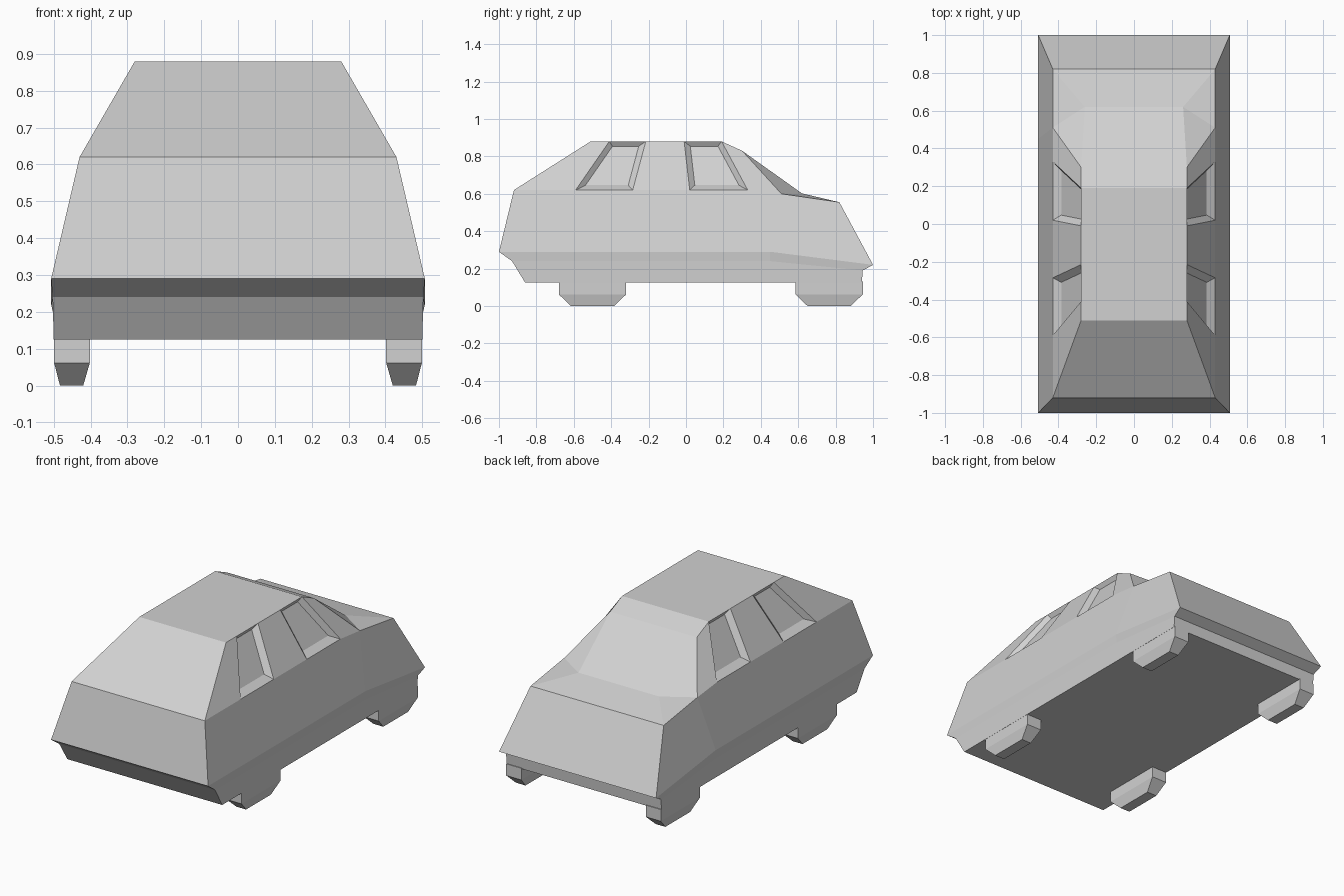
import bpy
import bmesh

cube = bpy.data.objects.get("Cube")
if cube:
    bpy.data.objects.remove(cube, do_unlink=True)

grey = bpy.data.materials.new("light_grey")
grey.use_nodes = True
colour = (0.64, 0.64, 0.64, 1)
grey.diffuse_color = colour
grey.node_tree.nodes["Principled BSDF"].inputs["Base Color"].default_value = colour


def finish(bm, name):
    bmesh.ops.recalc_face_normals(bm, faces=bm.faces)
    mesh = bpy.data.meshes.new(name)
    bm.to_mesh(mesh)
    bm.free()
    mesh.materials.append(grey)
    obj = bpy.data.objects.new(name, mesh)
    bpy.context.collection.objects.link(obj)
    return obj


# Corner points of one half of the body
points = {
    "floor_front": (.5, -.86, .125), "floor_back": (.5, .94, .125),
    "sill_front": (.503, -.93, .24), "sill_mid": (.503, .45, .24), "sill_back": (.5, .945, .19),
    "waist_front": (.507, -1, .29), "waist_mid": (.507, .45, .29), "waist_back": (.507, 1, .22),
    "belt_front": (.43, -.92, .62), "belt_a": (.43, -.59, .62), "belt_b": (.43, -.285, .62),
    "belt_c": (.43, .02, .62), "belt_d": (.43, .33, .62), "belt_back": (.43, .51, .6),
    "deck_end": (.43, .82, .555), "deck_start": (.26, .62, .602),
    "roof_front": (.28, -.51, .88), "roof_a": (.28, -.41, .88), "roof_b": (.28, -.215, .88),
    "roof_c": (.28, -.01, .88), "roof_d": (.28, .19, .88), "screen_top": (.28, .3, .83),
}

# Faces of one side, listed by corner name
side_faces = [
    "floor_front floor_back sill_back sill_mid sill_front",
    "sill_front sill_mid waist_mid waist_front",
    "sill_mid sill_back waist_back waist_mid",
    "waist_front waist_mid belt_back belt_d belt_c belt_b belt_a belt_front",
    "waist_mid waist_back deck_end belt_back",
    "belt_front belt_a roof_a roof_front",
    "belt_b belt_c roof_c roof_b",
    "belt_d belt_back screen_top roof_d",
    "screen_top belt_back deck_start",
    "deck_start belt_back deck_end",
]
window_faces = ["belt_a belt_b roof_b roof_a", "belt_c belt_d roof_d roof_c"]

# Strips that run across the body from side to side
across = [
    "floor_front sill_front", "sill_front waist_front", "waist_front belt_front",
    "belt_front roof_front", "roof_front roof_a roof_b roof_c roof_d",
    "roof_d screen_top", "screen_top deck_start", "deck_start deck_end",
    "deck_end waist_back", "waist_back sill_back", "sill_back floor_back",
    "floor_back floor_front",
]

# Body shell
bm = bmesh.new()
left = {n: bm.verts.new(p) for n, p in points.items()}
right = {n: bm.verts.new((-p[0], p[1], p[2])) for n, p in points.items()}
windows = []
for half in (left, right):
    for names in side_faces:
        bm.faces.new([half[n] for n in names.split()])
    for names in window_faces:
        windows.append(bm.faces.new([half[n] for n in names.split()]))
for names in across:
    row = names.split()
    bm.faces.new([left[n] for n in row] + [right[n] for n in reversed(row)])
bmesh.ops.recalc_face_normals(bm, faces=bm.faces)

# Recessed side windows
bmesh.ops.inset_individual(bm, faces=windows, thickness=.03, use_even_offset=True)
for face in windows:
    inward = -.03 if face.calc_center_median().x > 0 else .03
    bmesh.ops.translate(bm, verts=face.verts, vec=(inward, 0, 0))
finish(bm, "car_body")


# Block wheels with a tapered foot
def wheel(name, side, y):
    bm = bmesh.new()
    rings = []
    for z, x0, x1, half in ((.13, .402, .499, .18), (.062, .402, .499, .18), (0, .42, .483, .115)):
        corners = ((x0, -half), (x1, -half), (x1, half), (x0, half))
        rings.append([bm.verts.new((side * x, y + dy, z)) for x, dy in corners])
    for a, b in zip(rings, rings[1:]):
        for i in range(4):
            j = (i + 1) % 4
            bm.faces.new((a[i], a[j], b[j], b[i]))
    bm.faces.new(rings[0])
    bm.faces.new(rings[-1])
    finish(bm, name)


for end, y in (("front", -.5), ("back", .765)):
    for label, side in (("left", 1), ("right", -1)):
        wheel(f"{end}_{label}_wheel", side, y)
